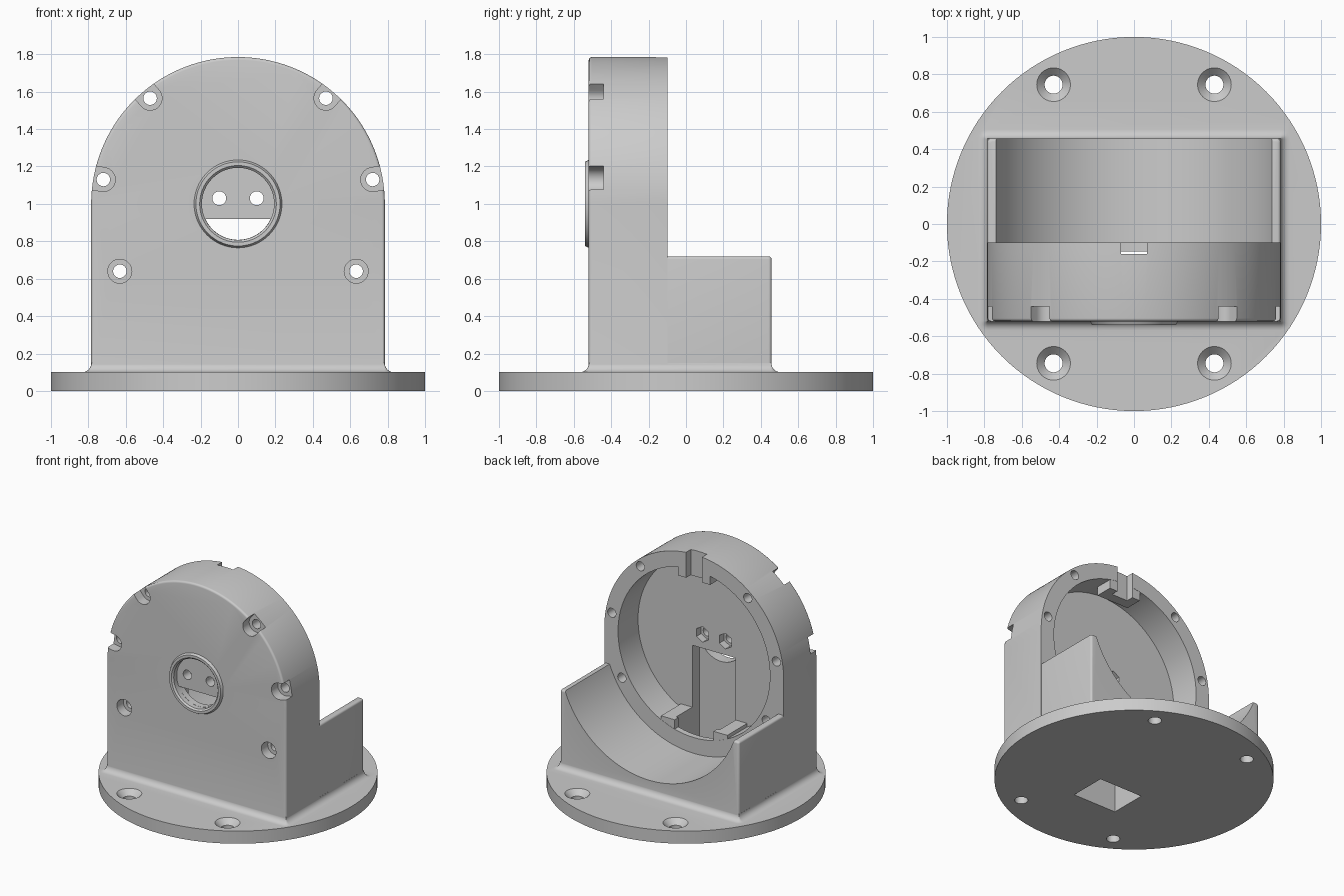
import bpy, bmesh, math
from mathutils import Matrix, Vector

if "Cube" in bpy.data.objects:
    bpy.data.objects.remove(bpy.data.objects["Cube"])

grey = bpy.data.materials.new("plain grey")
grey.diffuse_color = (0.6, 0.6, 0.6, 1)
grey.use_nodes = True
grey.node_tree.nodes["Principled BSDF"].inputs["Base Color"].default_value = grey.diffuse_color


def finish(bm, name):
    bmesh.ops.recalc_face_normals(bm, faces=bm.faces)
    if bm.calc_volume(signed=True) < 0:
        bmesh.ops.reverse_faces(bm, faces=bm.faces)
    me = bpy.data.meshes.new(name)
    bm.to_mesh(me)
    bm.free()
    me.materials.append(grey)
    ob = bpy.data.objects.new(name, me)
    bpy.context.collection.objects.link(ob)
    return ob


def loft(name, sections):
    """Closed solid through rings of 3D points of equal count."""
    bm = bmesh.new()
    rings = [[bm.verts.new(p) for p in s] for s in sections]
    n = len(rings[0])
    for lo, hi in zip(rings, rings[1:]):
        for i in range(n):
            j = (i + 1) % n
            bm.faces.new((lo[i], hi[i], hi[j], lo[j]))
    bm.faces.new(rings[0])
    bm.faces.new(rings[-1][::-1])
    return finish(bm, name)


def prism(name, pts, y0, y1):
    return loft(name, [[(x, y, z) for x, z in pts] for y in (y0, y1)])


def box(name, x0, x1, y0, y1, z0, z1):
    return prism(name, [(x0, z0), (x1, z0), (x1, z1), (x0, z1)], y0, y1)


def circle(cx, cz, r, n=32, start=0.0, sweep=math.tau):
    full = sweep == math.tau
    return [(cx + r * math.cos(start + sweep * i / (n if full else n - 1)),
             cz + r * math.sin(start + sweep * i / (n if full else n - 1))) for i in range(n)]


def cone(name, loc, r0, r1, depth, axis='Z', n=48):
    """Frustum starting at loc with radius r0, running along +axis to r1."""
    bm = bmesh.new()
    m = Matrix.Translation(Vector(loc))
    if axis == 'Y':
        m = m @ Matrix.Rotation(-math.pi / 2, 4, 'X')
    m = m @ Matrix.Translation((0, 0, depth / 2))
    bmesh.ops.create_cone(bm, cap_ends=True, segments=n, radius1=r0, radius2=r1,
                          depth=depth, matrix=m)
    return finish(bm, name)


def volume(ob):
    bm = bmesh.new()
    bm.from_mesh(ob.data)
    v = bm.calc_volume(signed=True)
    bm.free()
    return v


def combine(target, tool, op):
    before, backup = volume(target), target.data.copy()
    bpy.context.view_layer.objects.active = target
    for solver in ('EXACT', 'MANIFOLD'):
        mod = target.modifiers.new("combine", 'BOOLEAN')
        mod.operation, mod.solver, mod.object = op, solver, tool
        bpy.ops.object.modifier_apply(modifier=mod.name)
        ratio = volume(target) / before
        if (op == 'UNION' and ratio > 0.999) or (op == 'DIFFERENCE' and 0.2 < ratio < 1.001):
            break
        target.data = backup.copy()
    bpy.data.objects.remove(tool)


def add(tool):
    combine(body, tool, 'UNION')


def cut(tool):
    combine(body, tool, 'DIFFERENCE')


# Upright arched housing with a rounded front edge
W, CZ, FRONT, BACK, E = 0.785, 1.0, -0.52, -0.10, 0.016


def arch(inset, y):
    w = W - inset
    return [(x, y, z) for x, z in [(-w, 0.05), (w, 0.05)] + circle(0, CZ, w, 97, 0, math.pi)]


angles = [math.pi / 2 * i / 4 for i in range(5)]
body = loft("mount_housing", [arch(E * (1 - math.sin(t)), FRONT + E * (1 - math.cos(t)))
                              for t in angles] + [arch(0, BACK)])


# Rear cradle with rounded top and back edges and a round scoop
def cradle_loop(inset, z):
    x, y = 0.7835 - inset, 0.457 - inset
    corner = [(x - E + E * math.cos(t), y - E + E * math.sin(t)) for t in angles]
    pts = [(x, -0.15)] + corner + [(-a, b) for a, b in corner[::-1]] + [(-x, -0.15)]
    return [(a, b, z) for a, b in pts]


cradle = loft("cradle", [cradle_loop(0, 0.05)] +
              [cradle_loop(E * (1 - math.cos(t)), 0.72 - E + E * math.sin(t)) for t in angles])
combine(cradle, prism("scoop", circle(0, CZ, 0.79, 128), -0.3, 0.7), 'DIFFERENCE')
add(cradle)

# Round base plate
add(cone("base", (0, 0, 0), 1, 1, 0.1, n=128))

# Fillet skirt around the foot of the body
R = 0.05
steps = [(R + 0.001, 0.07)]
for i in range(7):
    t = math.pi / 2 * i / 6
    steps.append((R * (1 - math.sin(t)) + 0.001, 0.1 + R * (1 - math.cos(t))))


def skirt_loop(o, z):
    pts = []
    for q, (cx, cy) in enumerate(((1, 0.455), (-1, 0.455), (-1, -0.518), (1, -0.518))):
        for k in range(5):
            a = math.pi / 2 * (q + k / 4)
            pts.append((cx * (W - 0.002) + o * math.cos(a), cy + o * math.sin(a), z))
    return pts


add(loft("skirt", [skirt_loop(o, z) for o, z in steps]))

# Raised ring around the front port
add(cone("port_ring", (0, -0.54, CZ), 0.225, 0.245, 0.04, 'Y', 64))

# Main cavity, open to the rear
FLOOR = -0.35
cut(prism("cavity", circle(0, CZ, 0.665, 112), FLOOR, 0.02))

# Locating blocks inside the cavity
for s in (-1, 1):
    x0, x1 = sorted((s * 0.17, s * 0.29))
    add(box("lower_block", x0, x1, FLOOR - 0.03, BACK - 0.002, 0.28, 0.43))
add(box("upper_tab", -0.14, 0.14, -0.24, BACK - 0.002, 1.58, 1.72))
cut(box("tab_slot", -0.07, 0.07, -0.16, 0.0, 1.5, 1.9))

# Cable shaft down through the base
cut(box("cable_shaft", -0.19, 0.19, -0.44, -0.147, -0.1, 0.92))

# Front port: chamfer, shallow recess and lower opening
cut(cone("port_chamfer", (0, -0.55, CZ), 0.215, 0.19, 0.025, 'Y', 64))
cut(prism("port_recess", circle(0, CZ, 0.193, 64), -0.6, -0.49))
half = math.acos(0.08 / 0.192)
cut(prism("port_opening", circle(0, CZ, 0.192, 33, -math.pi / 2 - half, 2 * half), -0.6, -0.4))

for s in (-1, 1):
    # Small bolts through the port floor with hexagonal nut pockets
    cut(prism("port_bolt", circle(s * 0.1, 1.03, 0.037, 24), -0.6, -0.2))
    cut(prism("nut_pocket", circle(s * 0.1, 1.03, 0.062, 6, math.pi / 6), -0.41, -0.2))

    # Screw holes around the rim; the upper ones open outward
    for x, z, is_open in ((0.47, 1.565, True), (0.72, 1.13, True), (0.632, 0.64, False)):
        cut(prism("screw_hole", circle(s * x, z, 0.036, 24), -0.6, -0.05))
        if is_open:
            a = math.atan2(z - CZ, s * x)
            pts = circle(s * x, z, 0.064, 17, a + math.pi / 2, math.pi)
            far = [(px + 0.2 * math.cos(a), pz + 0.2 * math.sin(a)) for px, pz in (pts[-1], pts[0])]
            cut(prism("screw_notch", pts + far, -0.6, -0.44))
        else:
            cut(prism("screw_recess", circle(s * x, z, 0.064, 32), -0.6, -0.44))

    # Countersunk holes in the base
    for t in (-1, 1):
        p = (s * 0.43, t * 0.745)
        cut(cone("base_hole", (*p, -0.1), 0.048, 0.048, 0.3))
        cut(cone("base_countersink", (*p, 0.05), 0.04, 0.097, 0.057))

# Smooth curved faces, keep edges sharp
bpy.ops.object.select_all(action='DESELECT')
body.select_set(True)
bpy.context.view_layer.objects.active = body
bpy.ops.object.shade_smooth_by_angle(angle=math.radians(30))
